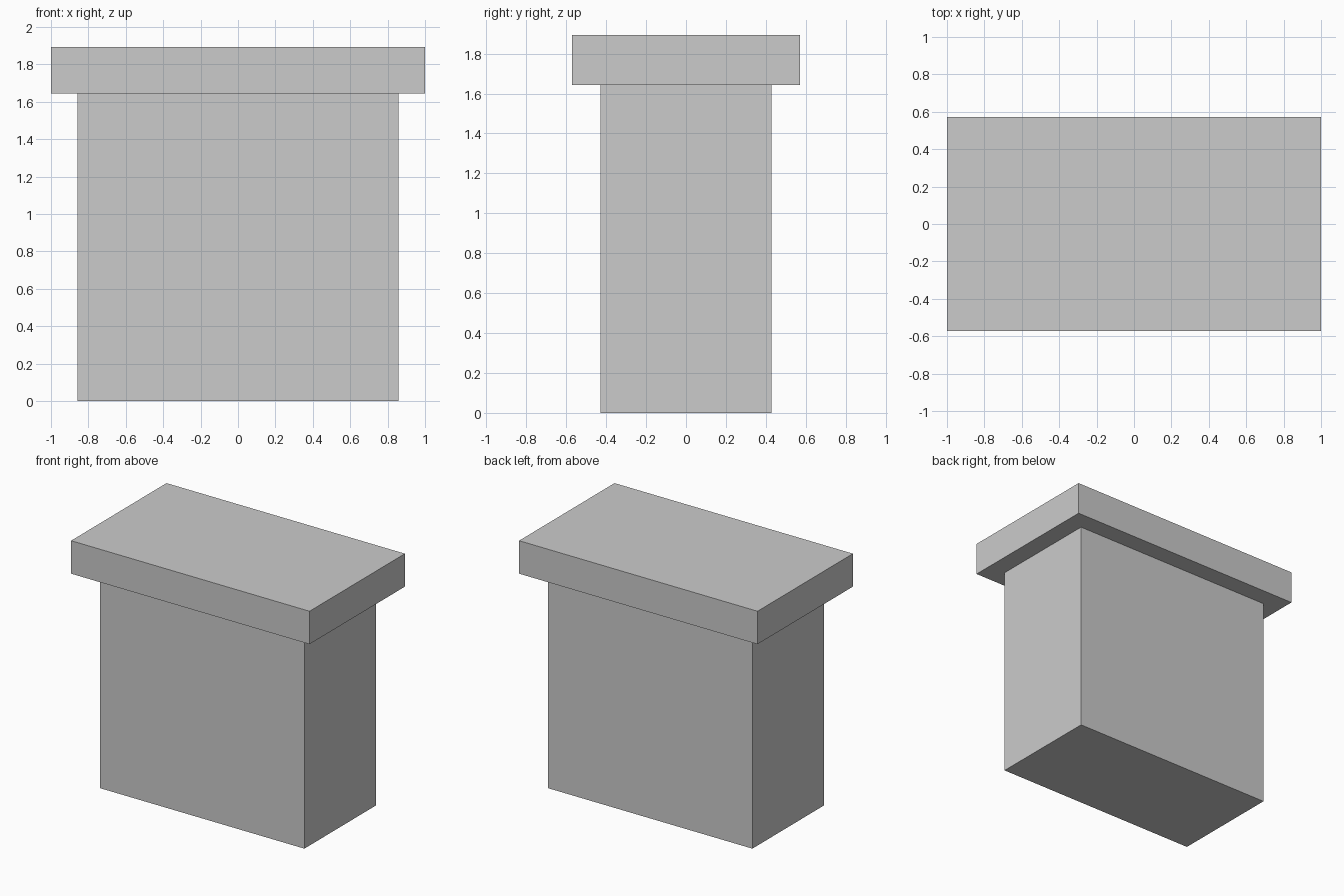
import bpy

if "Cube" in bpy.data.objects:
    bpy.data.objects.remove(bpy.data.objects["Cube"])


def box(name, width, depth, z0, z1):
    """Axis-aligned block centred on x and y, spanning z0 to z1."""
    bpy.ops.mesh.primitive_cube_add(size=1, location=(0, 0, (z0 + z1) / 2))
    obj = bpy.context.object
    obj.name = name
    obj.scale = (width, depth, z1 - z0)
    bpy.ops.object.transform_apply(location=False, rotation=False, scale=True)
    return obj


# Upright rectangular body
box("pedestal_body", 1.714, 0.857, 0.0, 1.643)

# Overhanging slab on top
box("top_slab", 2.0, 1.143, 1.643, 1.893)
